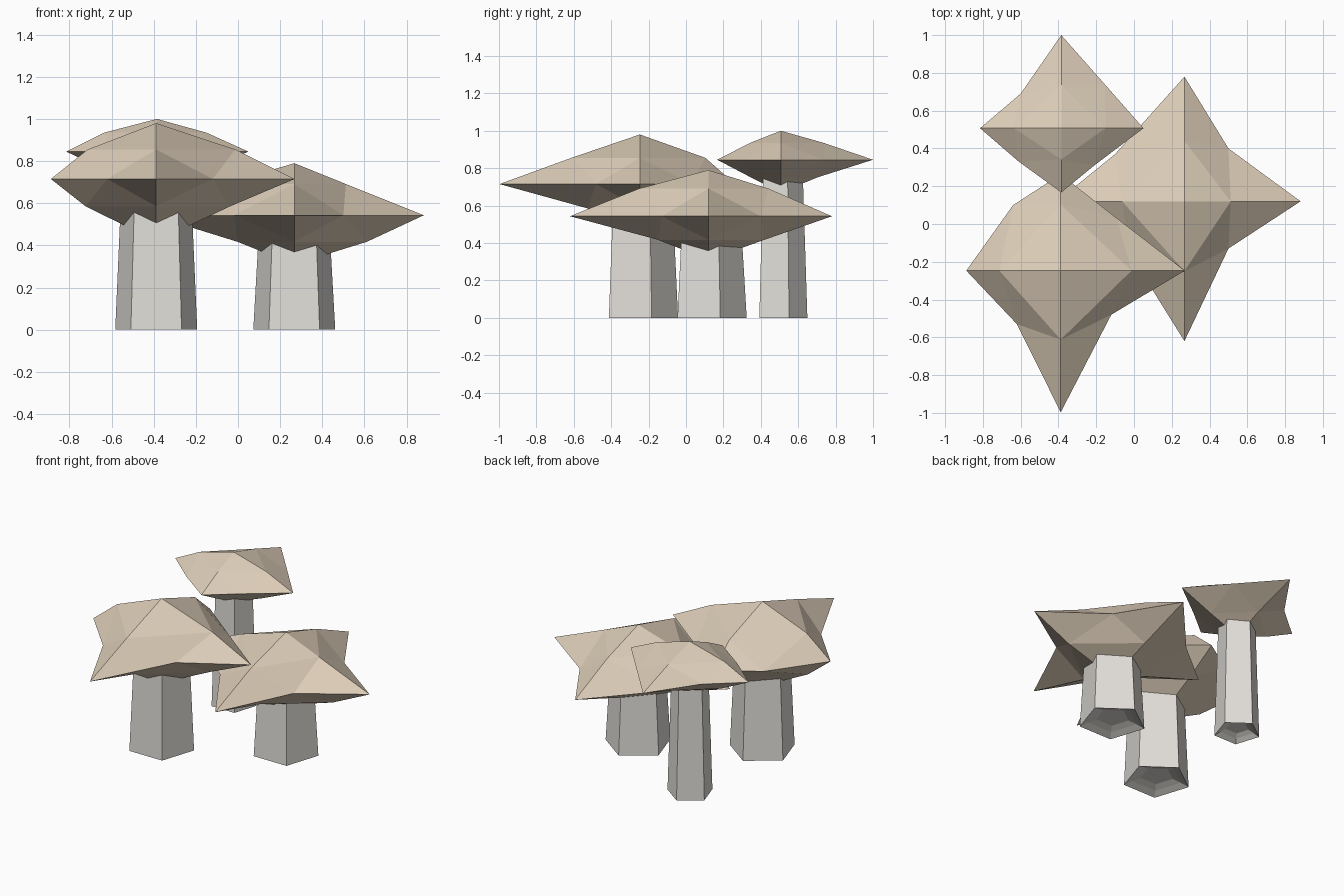
import bpy, bmesh, math

if "Cube" in bpy.data.objects:
    bpy.data.objects.remove(bpy.data.objects["Cube"])

def material(name, color):
    m = bpy.data.materials.new(name)
    m.diffuse_color = color
    m.use_nodes = True
    m.node_tree.nodes["Principled BSDF"].inputs["Base Color"].default_value = m.diffuse_color
    return m

TAN = material("cap_tan", (0.72, 0.61, 0.48, 1))
PALE = material("stem_pale", (0.75, 0.73, 0.69, 1))

def finish(bm, name, mat):
    bmesh.ops.recalc_face_normals(bm, faces=bm.faces[:])
    me = bpy.data.meshes.new(name)
    bm.to_mesh(me)
    bm.free()
    me.materials.append(mat)
    ob = bpy.data.objects.new(name, me)
    bpy.context.collection.objects.link(ob)
    return ob

AXES = [(1, 0), (0, 1), (-1, 0), (0, -1)]

# Cap: a stretched octahedron, each side split in four.
# tips / up / low are reaches along +x, +y, -x, -y; diags are rim points between them.
def cap(name, c, zs, tips, diags, up, low, up_f, low_f):
    bm = bmesh.new()
    bottom, rim, top = zs
    def ring(reach, z):
        return [bm.verts.new((c[0] + a * r, c[1] + b * r, z)) for (a, b), r in zip(AXES, reach)]
    t = ring(tips, rim)
    d = [bm.verts.new((x, y, rim)) for x, y in diags]
    for pole_z, reach, f in ((top, up, up_f), (bottom, low, low_f)):
        pole = bm.verts.new((c[0], c[1], pole_z))
        m = ring(reach, rim + (pole_z - rim) * f)
        for i in range(4):
            j = (i + 1) % 4
            for tri in ((pole, m[i], m[j]), (m[i], t[i], d[i]),
                        (m[j], d[i], t[j]), (m[i], d[i], m[j])):
                bm.faces.new(tri)
    return finish(bm, name, TAN)

# Stem: tapered pentagon with a shallow recess under the foot
def stem(name, c, r0, r1, h):
    bm = bmesh.new()
    rings = []
    for r, z in ((r0 * 0.5, 0.035), (r0 * 0.75, 0.02), (r0, 0), (r1, h)):
        rings.append([bm.verts.new((c[0] + r * math.cos(a), c[1] + r * math.sin(a), z))
                      for a in (math.radians(90 + 72 * k) for k in range(5))])
    for lo, hi in zip(rings, rings[1:]):
        for k in range(5):
            n = (k + 1) % 5
            bm.faces.new((lo[k], lo[n], hi[n], hi[k]))
    bm.faces.new(rings[0])
    bm.faces.new(rings[-1])
    return finish(bm, name, PALE)

# Front left mushroom
A = (-0.388, -0.247)
cap("front_left_cap", A, (0.42, 0.715, 0.98), (0.657, 0.51, 0.50, 0.75),
    ((-0.09, 0.03), (-0.64, 0.10), (-0.62, -0.53), (-0.12, -0.48)),
    (0.375, 0.35, 0.325, 0.365), (0.35, 0.31, 0.335, 0.28), 0.53, 0.44)
stem("front_left_stem", A, 0.2045, 0.176, 0.62)

# Right mushroom
B = (0.267, 0.12)
cap("right_cap", B, (0.31, 0.543, 0.79), (0.615, 0.66, 0.675, 0.74),
    ((0.50, 0.40), (-0.10, 0.37), (-0.02, -0.16), (0.50, -0.13)),
    (0.245, 0.32, 0.33, 0.37), (0.345, 0.30, 0.27, 0.27), 0.6, 0.54)
stem("right_stem", B, 0.2045, 0.176, 0.48)

# Back left mushroom
C = (-0.385, 0.507)
cap("back_left_cap", C, (0.67, 0.845, 1.0), (0.435, 0.493, 0.43, 0.34),
    ((-0.155, 0.74), (-0.60, 0.69), (-0.61, 0.33), (-0.21, 0.31)),
    (0.235, 0.23, 0.25, 0.165), (0.21, 0.195, 0.23, 0.16), 0.58, 0.54)
stem("back_left_stem", C, 0.142, 0.117, 0.78)
